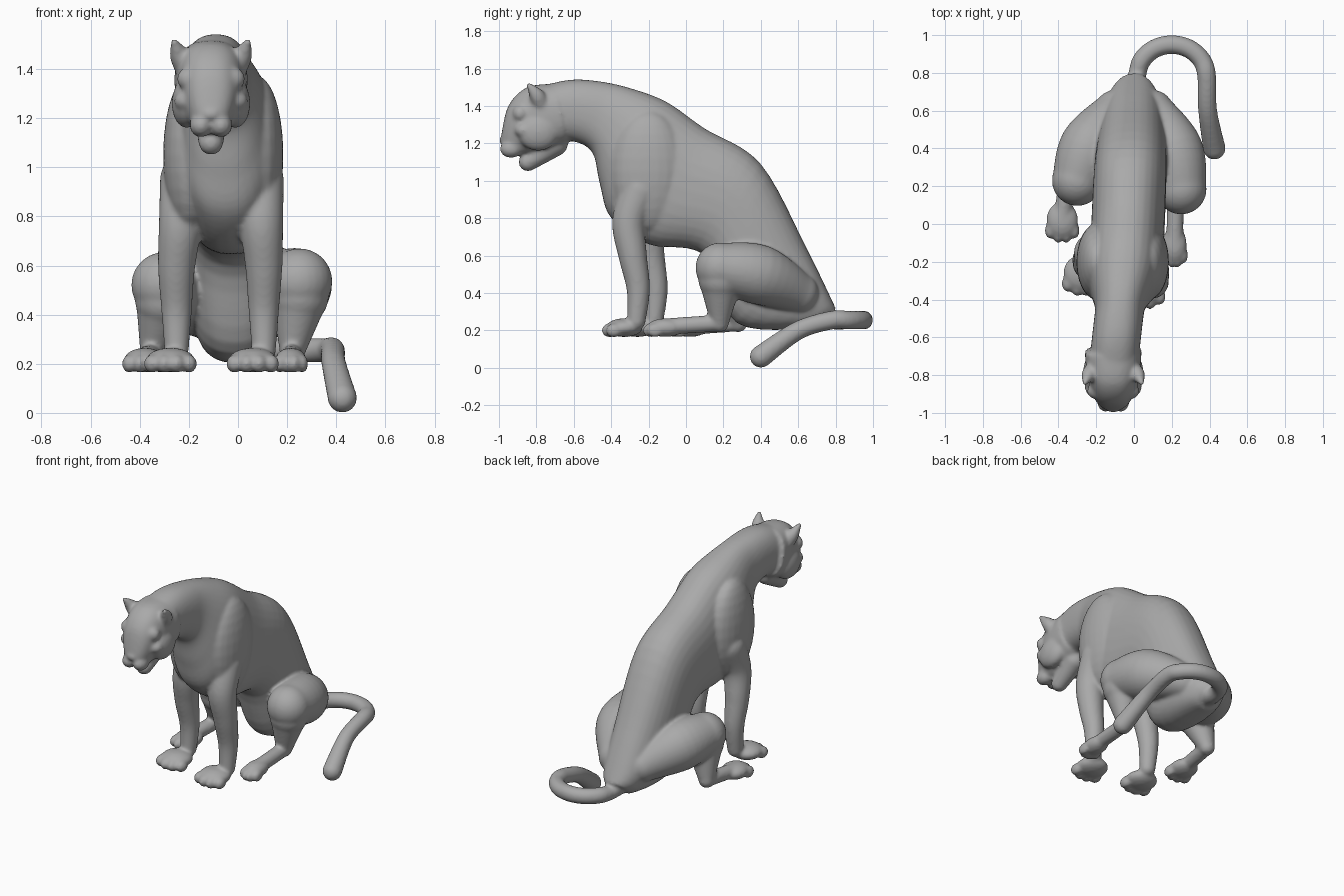
import bpy, bmesh, math
from mathutils import Vector, Matrix

cube = bpy.data.objects.get("Cube")
if cube:
    bpy.data.objects.remove(cube, do_unlink=True)

fur = bpy.data.materials.new("stone grey")
fur.use_nodes = True
fur.diffuse_color = (.4, .4, .4, 1)
shader = next(node for node in fur.node_tree.nodes if node.type == "BSDF_PRINCIPLED")
shader.inputs["Base Color"].default_value = fur.diffuse_color

UP = Vector((0, 0, 1))
FORWARD = Vector((0, -1, 0))
RIGHT = Vector((1, 0, 0))
HEAD_X = -.11
bm = bmesh.new()


def catmull_rom(before, start, end, after, t):
    linear = end - before
    square = 2 * before - 5 * start + 4 * end - after
    cubic = 3 * start - before - 3 * end + after
    return start + (linear * t + square * t ** 2 + cubic * t ** 3) / 2


def spline(keys, steps=6):
    """Smooth curve through tuples of any length."""
    last = len(keys) - 1
    curve = []
    for i in range(last):
        neighbours = keys[max(i - 1, 0)], keys[i], keys[i + 1], keys[min(i + 2, last)]
        for step in range(steps):
            curve.append([catmull_rom(*values, step / steps) for values in zip(*neighbours)])
    return curve + [list(keys[last])]


def skin(rings, power=1, sides=32):
    """Closed loft; each ring is a centre and two half axes; low power is boxier."""
    def bulge(value):
        return math.copysign(abs(value) ** power, value)

    loops = []
    for centre, across, along in rings:
        angles = [math.tau * side / sides for side in range(sides)]
        loops.append([bm.verts.new(centre + across * bulge(math.cos(a)) + along * bulge(math.sin(a)))
                      for a in angles])
    for lower, upper in zip(loops, loops[1:]):
        for side in range(sides):
            bm.faces.new((lower[side - 1], lower[side], upper[side], upper[side - 1]))
    bm.faces.new(loops[0][::-1])
    bm.faces.new(loops[-1])


def blob(centre, radii):
    place = Matrix.Translation(centre) @ Matrix.Diagonal((*radii, 1))
    bmesh.ops.create_uvsphere(bm, u_segments=24, v_segments=14, radius=1, matrix=place)


def trunk(keys, middle, half_width):
    """Loft between an upper and a lower side line, given as y, z, y, z."""
    curve = spline(keys)
    rings = []
    for i, (top_y, top_z, low_y, low_z) in enumerate(curve):
        t = i / (len(curve) - 1)
        top = Vector((middle(t), top_y, top_z))
        low = Vector((middle(t), low_y, low_z))
        rings.append(((top + low) / 2, RIGHT * half_width(t), (top - low) / 2))
    skin(rings, power=.85)


def limb(keys, reference):
    """Round tapering limb with rounded ends, from x, y, z, radius."""
    curve = spline(keys)
    points = [Vector(key[:3]) for key in curve]
    rings = []
    for i, point in enumerate(points):
        tangent = points[min(i + 1, len(points) - 1)] - points[max(i - 1, 0)]
        tangent.normalize()
        across = tangent.cross(reference).normalized()
        radius = curve[i][3]
        rings.append((point, across * radius, tangent.cross(across) * radius))
    skin(rings)
    for x, y, z, radius in (keys[0], keys[-1]):
        blob((x, y, z), (radius, radius, radius))


def paw(x, y, width):
    """Broad pad with four toes fanned along the front."""
    blob((x, y, .215), (width, .1, .05))
    for toe in (-1.5, -.5, .5, 1.5):
        reach = .08 - toe ** 2 / 90
        blob((x + toe * width / 2, y - reach, .2), (width / 3, .045, .038))


def front_leg(x, y, lean):
    """Leg from inside the shoulder, over the elbow, to the ankle."""
    profile = ((.95, .02), (.78, -.04), (.6, -.02), (.42, .01), (.25, 0))
    limb([(x - lean * max(z - .6, 0), y + bend, z, .03 + z / 13) for z, bend in profile], FORWARD)


def hind_leg(hip, knee, heel, toe, foot_width):
    hip, knee, heel, toe = map(Vector, (hip, knee, heel, toe))
    outward = RIGHT * math.copysign(.03, knee.x)
    thigh = hip.lerp(knee, .5) + outward + UP * .03
    limb([(*hip, .11), (*thigh, .16), (*knee, .135)], UP)
    limb([(*(knee - UP * .06), .12), (*heel, .05)], FORWARD)
    limb([(*heel, .045), (*toe, .045)], UP)
    paw(toe.x, toe.y, foot_width)


def smoothstep(t):
    t = min(max(t, 0), 1)
    return t * t * (3 - 2 * t)


# Torso: slim neck, broad chest and belly, rump closing at the tail
trunk([(-.8, 1.5, -.7, 1.2),
       (-.62, 1.54, -.6, 1.21),
       (-.45, 1.53, -.5, 1.15),
       (-.28, 1.49, -.46, .98),
       (-.1, 1.42, -.4, .8),
       (.1, 1.28, -.2, .66),
       (.4, 1.09, .1, .6),
       (.65, .63, .27, .24),
       (.8, .32, .67, .21)],
      middle=lambda t: HEAD_X * (1 - t) ** 1.2,
      half_width=lambda t: (.13 + .065 * smoothstep(4 * t - 1)) * (1 - .6 * t ** 14))

# Head: deep skull narrowing to the nose
trunk([(-.7, 1.52, -.64, 1.2),
       (-.85, 1.5, -.74, 1.16),
       (-.95, 1.4, -.86, 1.14),
       (-.99, 1.23, -.95, 1.14)],
      middle=lambda t: HEAD_X,
      half_width=lambda t: .15 - .1 * t * t)

# Jaw and nose
limb([(HEAD_X, -.7, 1.2, .07), (HEAD_X, -.845, 1.1, .05)], RIGHT)
blob((HEAD_X, -.97, 1.215), (.04, .03, .025))

for side in (-1, 1):
    def beside(offset, y, z):
        return HEAD_X + side * offset, y, z

    # Muzzle, cheek, brow and eye
    blob(beside(.04, -.935, 1.17), (.047, .06, .048))
    blob(beside(.1, -.79, 1.26), (.06, .11, .1))
    blob(beside(.08, -.885, 1.36), (.06, .045, .05))
    blob(beside(.105, -.87, 1.27), (.045, .045, .04))

    # Ear
    limb([(*beside(.11, -.78, 1.42), .045),
          (*beside(.13, -.8, 1.46), .04),
          (*beside(.15, -.84, 1.51), .015)], FORWARD)

    # Shoulder
    blob((side * .14 - .06, -.2, 1.05), (.105, .2, .32))

# Front legs, the left one a little ahead
front_leg(.105, -.265, lean=.06)
paw(.06, -.33, .1)
front_leg(-.25, -.17, lean=-.1)
paw(-.275, -.26, .1)

# Hind legs folded under the haunches
hind_leg(hip=(.1, .6, .4), knee=(.25, .185, .535), heel=(.22, .18, .24),
         toe=(.215, -.11, .22), foot_width=.065)
hind_leg(hip=(-.1, .6, .4), knee=(-.3, .23, .52), heel=(-.35, .28, .24),
         toe=(-.38, .02, .22), foot_width=.085)

# Tail: half circle behind the rump, then hanging at the left
tail = [(0, .7, .3, .08)]
for step in range(7):
    turn = math.pi * step / 6
    tail.append((.2 - .185 * math.cos(turn), .78 + .17 * math.sin(turn), .255, .05))
tail += [(.39, .6, .2, .05), (.425, .4, .06, .06)]
limb(tail, UP)

bmesh.ops.recalc_face_normals(bm, faces=bm.faces)
mesh = bpy.data.meshes.new("big_cat_body")
bm.to_mesh(mesh)
bm.free()
mesh.materials.append(fur)
body = bpy.data.objects.new("big_cat_body", mesh)
bpy.context.collection.objects.link(body)

# Fuse the parts into one smooth sculpted skin
fuse = body.modifiers.new("fuse", "REMESH")
fuse.mode = "VOXEL"
fuse.voxel_size = .01
fuse.use_smooth_shade = True
soften = body.modifiers.new("soften", "SMOOTH")
soften.iterations = 9
